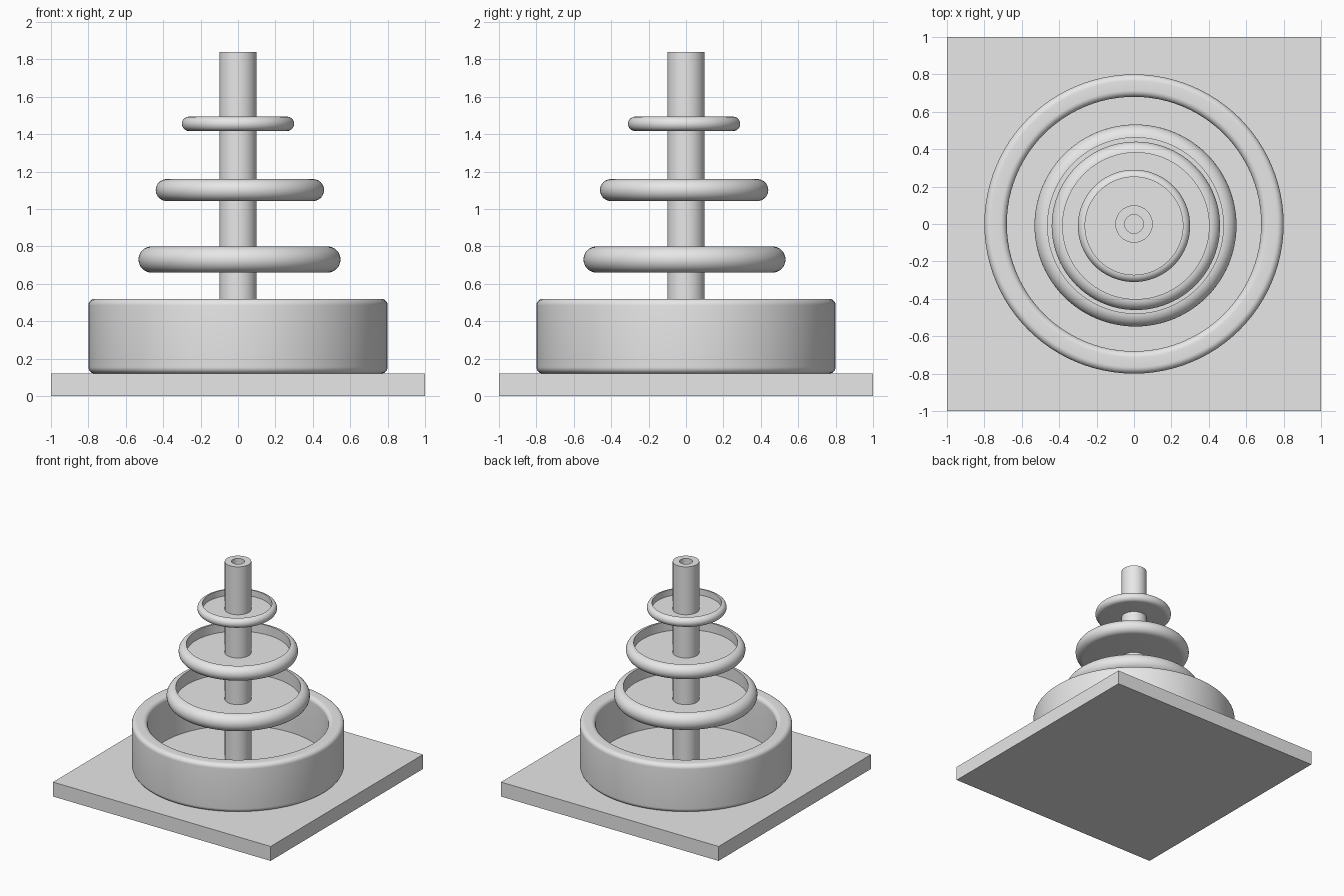
import bpy, bmesh, math
from mathutils import Vector, Matrix

cube = bpy.data.objects.get("Cube")
if cube:
    bpy.data.objects.remove(cube, do_unlink=True)

stone = bpy.data.materials.new("stone_grey")
stone.use_nodes = True
grey = (0.8, 0.8, 0.8, 1)
stone.diffuse_color = grey
stone.node_tree.nodes["Principled BSDF"].inputs["Base Color"].default_value = grey


def finish(name, bm, location=(0, 0, 0)):
    """Turn a bmesh into a named stone object."""
    bmesh.ops.recalc_face_normals(bm, faces=bm.faces)
    mesh = bpy.data.meshes.new(name)
    bm.to_mesh(mesh)
    bm.free()
    mesh.materials.append(stone)
    obj = bpy.data.objects.new(name, mesh)
    obj.location = location
    bpy.context.collection.objects.link(obj)
    return obj


def arc(r, z, radius, start, end, steps=8):
    """Points of a rounded corner, angles in degrees."""
    angles = [math.radians(start + (end - start) * i / steps) for i in range(steps + 1)]
    return [(r + radius * math.cos(a), z + radius * math.sin(a)) for a in angles]


def lathe(name, profile, location=(0, 0, 0), steps=96):
    """Revolve an (r, z) profile, which starts and ends on the axis."""
    bm = bmesh.new()
    verts = [bm.verts.new((r, 0, z)) for r, z in profile]
    edges = [bm.edges.new(pair) for pair in zip(verts, verts[1:])]
    bmesh.ops.spin(bm, geom=verts + edges, cent=(0, 0, 0), axis=(0, 0, 1),
                   angle=math.tau, steps=steps, use_merge=False)
    bmesh.ops.remove_doubles(bm, verts=bm.verts, dist=0.0001)
    obj = finish(name, bm, location)
    bpy.ops.object.select_all(action="DESELECT")
    obj.select_set(True)
    bpy.context.view_layer.objects.active = obj
    bpy.ops.object.shade_smooth_by_angle(angle=math.radians(35))
    return obj


# Square base slab
SLAB = 0.12
bm = bmesh.new()
bmesh.ops.create_cube(bm, size=1, matrix=Matrix.Translation((0, 0, SLAB / 2))
                      @ Matrix.Diagonal(Vector((2, 2, SLAB, 1))))
finish("base_slab", bm)

# Large basin with rounded edges
R, INNER, TOP, FLOOR, F = 0.8, 0.68, 0.52, 0.16, 0.035
lathe("basin", [(0, SLAB)]
      + arc(R - F, SLAB + F, F, -90, 0)
      + arc(R - F, TOP - F, F, 0, 90)
      + arc(INNER + F, TOP - F, F, 90, 180)
      + [(INNER, FLOOR), (0, FLOOR)])

# Hollow central pipe
lathe("central_pipe", [(0, SLAB), (0.1, SLAB), (0.1, 1.84), (0.05, 1.84),
                       (0.05, FLOOR), (0, FLOOR)], steps=64)

# Tiered bowls: name, outer radius, bottom, height, floor thickness, offset
bowls = [
    ("lower_bowl", 0.54, 0.66, 0.14, 0.035, (0.008, -0.008)),
    ("middle_bowl", 0.45, 1.043, 0.117, 0.04, (0.01, -0.01)),
    ("upper_bowl", 0.30, 1.417, 0.077, 0.025, (0, -0.01)),
]
for name, radius, bottom, height, floor, (x, y) in bowls:
    half = height / 2
    lip = radius - half
    lathe(name, [(0, 0)] + arc(lip, half, half, -90, 90, 16)
          + [(lip, floor), (0, floor)], (x, y, bottom))
